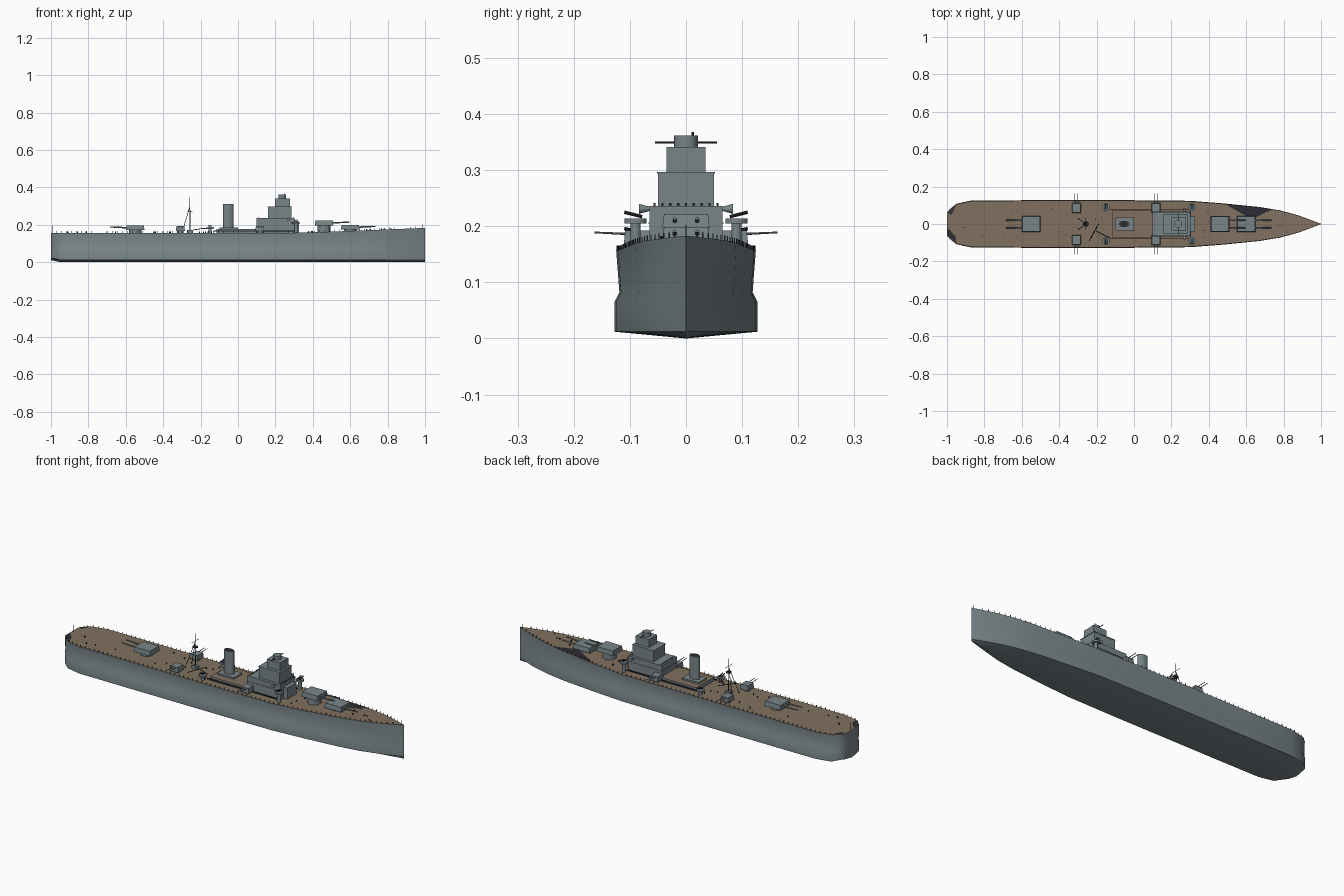
import bpy, bmesh, math, random
from mathutils import Vector

cube = bpy.data.objects.get("Cube")
if cube:
    bpy.data.objects.remove(cube, do_unlink=True)
random.seed(4)


def material(name, rgb):
    m = bpy.data.materials.new(name)
    m.use_nodes = True
    m.diffuse_color = (*rgb, 1)
    m.node_tree.nodes["Principled BSDF"].inputs["Base Color"].default_value = (*rgb, 1)
    return m


grey = material("naval grey", (0.19, 0.235, 0.25))
wood = material("deck wood", (0.22, 0.165, 0.115))
dark = material("dark fittings", (0.025, 0.025, 0.033))


def finish(name, bm, *mats, smooth=False):
    bmesh.ops.recalc_face_normals(bm, faces=bm.faces)
    me = bpy.data.meshes.new(name)
    bm.to_mesh(me)
    bm.free()
    ob = bpy.data.objects.new(name, me)
    bpy.context.collection.objects.link(ob)
    for m in mats:
        me.materials.append(m)
    if smooth:
        bpy.ops.object.select_all(action='DESELECT')
        ob.select_set(True)
        bpy.context.view_layer.objects.active = ob
        bpy.ops.object.shade_smooth_by_angle(angle=math.radians(40))
    return ob


def add_box(bm, x0, x1, y0, y1, z0, z1, taper=1.0):
    made = bmesh.ops.create_cube(bm, size=1)["verts"]
    for v in made:
        k = taper if v.co.z > 0 else 1
        v.co = ((x0 + x1) / 2 + v.co.x * (x1 - x0) * k,
                (y0 + y1) / 2 + v.co.y * (y1 - y0) * k, z1 if v.co.z > 0 else z0)


def add_rod(bm, a, b, r, r2=None, sides=8):
    a, b = Vector(a), Vector(b)
    d = b - a
    made = bmesh.ops.create_cone(bm, cap_ends=True, segments=sides, radius1=r,
                                 radius2=r if r2 is None else r2, depth=d.length)["verts"]
    turn = d.to_track_quat('Z', 'Y')
    for v in made:
        v.co = turn @ v.co + (a + b) / 2


def block(name, *args, mat=grey, **kw):
    bm = bmesh.new()
    add_box(bm, *args, **kw)
    return finish(name, bm, mat)


# Hull: stations of (x, half width), keel sweeping up at the stern
stations = [(-1, 0.06), (-0.985, 0.08), (-0.95, 0.108), (-0.87, 0.126), (-0.6, 0.127),
            (0, 0.127), (0.3, 0.124), (0.48, 0.11), (0.67, 0.091), (0.78, 0.073),
            (0.88, 0.046), (1, 0.0008)]


def deck_z(x):
    return 0.157 + max(0, x - 0.35) * 0.04


def half_width(x):
    for (a, wa), (b, wb) in zip(stations, stations[1:]):
        if x <= b:
            return wa + (wb - wa) * (x - a) / (b - a)
    return 0


bm = bmesh.new()
rings = []
for x, w in stations:
    keel = 0.008 if x < -0.96 else 0
    half = [(w, 0.012 + keel), (w, 0.066), (w * 0.935, 0.082), (w * 0.98, deck_z(x))]
    pts = [(0, keel)] + half + [(-y, z) for y, z in reversed(half)]
    rings.append([bm.verts.new((x, y, z)) for y, z in pts])
n = len(rings[0])
for r, s in zip(rings, rings[1:]):
    for i in range(n):
        f = bm.faces.new((r[i], r[(i + 1) % n], s[(i + 1) % n], s[i]))
        f.material_index = int(i == 4)
bm.faces.new(rings[0])
bm.faces.new(rings[-1])
finish("hull", bm, grey, wood, smooth=True)

# Dark patches on the planking
patches = {"bow": [(0.49, 0.105), (0.74, 0.079), (0.63, 0.025)],
           "stern_right": [(-0.997, -0.02), (-0.997, -0.06), (-0.95, -0.104), (-0.955, -0.065)],
           "stern_left": [(-0.997, 0.058), (-0.95, 0.104), (-0.975, 0.05)]}
for name, pts in patches.items():
    bm = bmesh.new()
    bm.faces.new([bm.verts.new((x, y, deck_z(x) + 0.0012)) for x, y in pts])
    ob = finish(name + "_deck_patch", bm, dark)
    if ob.data.polygons[0].normal.z < 0:
        ob.data.flip_normals()

# Guard rail stanchions along both deck edges
bm = bmesh.new()
for k in range(72):
    x = -0.97 + k * 0.027
    for side in (-1, 1):
        y = side * half_width(x) * 0.965
        add_box(bm, x - 0.001, x + 0.001, y - 0.001, y + 0.001, deck_z(x), deck_z(x) + 0.009)
finish("rail_posts", bm, dark)

# Flagstaffs at the two ends
bm = bmesh.new()
for x, h in ((-0.992, 0.038), (0.985, 0.02)):
    add_rod(bm, (x, 0, deck_z(x)), (x, 0, deck_z(x) + h), 0.0012)
finish("flagstaffs", bm, dark)


# Main turrets with twin guns
def turret(name, x, z, way):
    bm = bmesh.new()
    add_rod(bm, (x, 0, deck_z(x) - 0.005), (x, 0, z), 0.034, sides=20)
    add_box(bm, x - 0.05, x + 0.05, -0.042, 0.042, z, z + 0.025, taper=0.93)
    for y in (-0.02, 0.02):
        add_rod(bm, (x + way * 0.04, y, z + 0.013), (x + way * 0.135, y, z + 0.017), 0.0045, 0.003)
    finish(name, bm, grey)


turret("forward_turret", 0.6, 0.174, 1)
turret("raised_turret", 0.46, 0.197, 1)
turret("aft_turret", -0.55, 0.171, -1)

# Secondary twin mounts and round anti-aircraft tubs on both sides
for side, label in ((1, "left"), (-1, "right")):
    for x, place in ((-0.308, "aft"), (0.117, "forward")):
        bm = bmesh.new()
        add_rod(bm, (x, side * 0.085, 0.155), (x, side * 0.085, 0.166), 0.018, sides=14)
        add_box(bm, x - 0.024, x + 0.024, side * 0.085 - 0.026, side * 0.085 + 0.026,
                0.166, 0.192, taper=0.9)
        for dx in (-0.008, 0.008):
            add_rod(bm, (x + dx, side * 0.1, 0.186), (x + dx, side * 0.163, 0.189), 0.0022, 0.0015)
        finish(f"{place}_{label}_mount", bm, grey)
    for x, z, place in ((-0.15, 0.176, "aft"), (0.31, 0.205, "forward")):
        y = side * 0.09
        bm = bmesh.new()
        add_rod(bm, (x, y, 0.155), (x, y, z), 0.009, 0.009, 12)
        add_rod(bm, (x, y, z), (x, y, z + 0.009), 0.02, sides=16)
        finish(f"{place}_{label}_tub", bm, grey)
        bm = bmesh.new()
        for dx in (-0.006, 0.006):
            add_rod(bm, (x + dx, y - side * 0.012, z + 0.012), (x + dx, y + side * 0.02, z + 0.02), 0.003)
        finish(f"{place}_{label}_light_guns", bm, dark)
    # Searchlights on the bridge wings
    bm = bmesh.new()
    add_rod(bm, (0.27, side * 0.062, 0.231), (0.27, side * 0.084, 0.231), 0.003, 0.009, 12)
    finish(f"{label}_searchlight", bm, grey)
    block(f"{label}_wing_beam", -0.13, 0.3, side * 0.079 - 0.002, side * 0.079 + 0.002, 0.163, 0.168, mat=dark)

# Low deckhouse amidships with a planked roof
house = block("deckhouse", -0.115, 0.12, -0.075, 0.075, 0.15, 0.177)
house.data.materials.append(wood)
for p in house.data.polygons:
    p.material_index = int(p.normal.z > 0.5)

# Stepped bridge tower with ledges
block("bridge_base", 0.1, 0.302, -0.065, 0.065, 0.15, 0.236)
block("bridge_middle", 0.16, 0.286, -0.05, 0.05, 0.236, 0.295)
block("bridge_upper", 0.198, 0.278, -0.035, 0.035, 0.295, 0.341)
block("bridge_front_step", 0.3, 0.325, -0.04, 0.04, 0.155, 0.218)
for z, x0, x1, w in ((0.205, 0.098, 0.304, 0.067), (0.295, 0.158, 0.288, 0.052)):
    block("bridge_ledge", x0, x1, -w, w, z - 0.001, z + 0.002)
bm = bmesh.new()
add_rod(bm, (0.236, 0, 0.341), (0.236, 0, 0.362), 0.021, sides=18)
finish("director_tower", bm, grey, smooth=True)
bm = bmesh.new()
add_rod(bm, (0.236, -0.055, 0.349), (0.236, 0.055, 0.349), 0.0018)
add_rod(bm, (0.25, 0.012, 0.362), (0.25, 0.012, 0.368), 0.002)
for k in range(9):
    for x in (0.11, 0.296):
        y = (k - 4) * 0.014
        add_box(bm, x - 0.0015, x + 0.0015, y - 0.002, y + 0.002, 0.23, 0.241)
finish("bridge_fittings", bm, dark)

# Oval funnel with a hollow dark mouth
for name, r, z0, z1, m in (("funnel", 0.028, 0.17, 0.31, grey), ("funnel_mouth", 0.024, 0.309, 0.3115, dark)):
    bm = bmesh.new()
    add_rod(bm, (0, 0, z0), (0, 0, z1), r, sides=28)
    for v in bm.verts:
        v.co.y *= 0.62
        v.co.x -= 0.053
    finish(name, bm, m, smooth=True)
block("funnel_base", -0.1, 0, -0.035, 0.035, 0.177, 0.186)

# Tripod mast, yard and cargo booms
bm = bmesh.new()
top = (-0.257, 0, 0.3)
add_rod(bm, (-0.257, 0, 0.155), (-0.257, 0, 0.345), 0.003, 0.001)
for y in (-0.03, 0.03):
    add_rod(bm, (-0.3, y, 0.155), top, 0.0015)
add_rod(bm, (-0.257, -0.032, 0.305), (-0.257, 0.032, 0.305), 0.001)
add_rod(bm, (-0.257, 0, 0.27), (-0.257, 0, 0.274), 0.014, sides=12)
add_rod(bm, (-0.24, -0.09, 0.172), (-0.19, 0, 0.18), 0.002)
add_rod(bm, (-0.2, -0.04, 0.178), (-0.13, -0.075, 0.185), 0.002)
finish("mast_and_booms", bm, dark)
block("mast_house", -0.272, -0.242, -0.012, 0.012, 0.155, 0.172)

# Vents and bollards scattered over the deck
bm = bmesh.new()
for x0, x1 in ((-0.93, -0.63), (-0.47, -0.34), (-0.24, -0.13), (0.35, 0.4), (0.68, 0.85)):
    for k in range(5):
        x = random.uniform(x0, x1)
        y = random.uniform(-0.75, 0.75) * half_width(x)
        add_rod(bm, (x, y, deck_z(x) - 0.002), (x, y, deck_z(x) + 0.007), 0.003)
finish("deck_vents", bm, dark)
